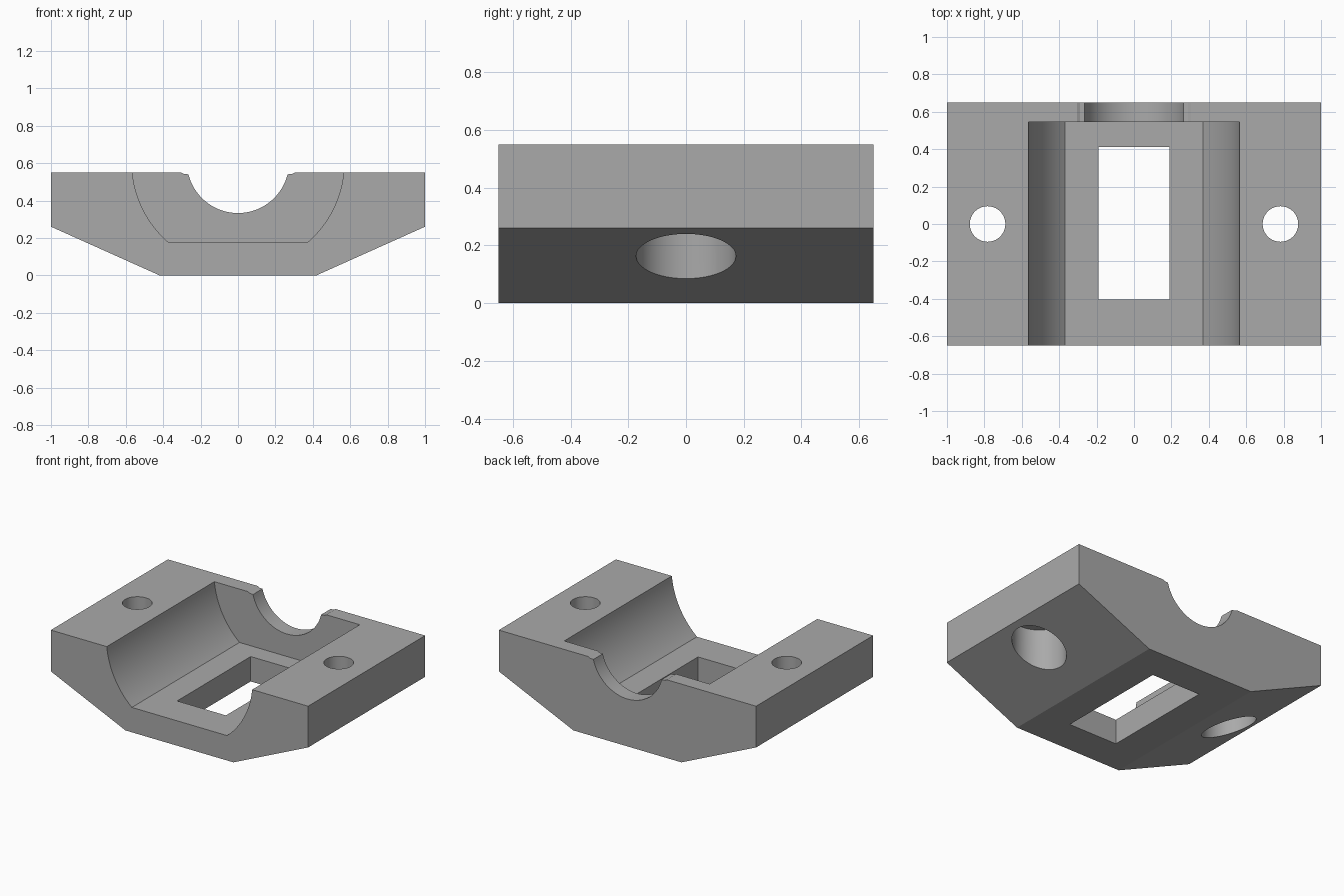
import bpy, bmesh, math
from mathutils import Vector

cube = bpy.data.objects.get("Cube")
if cube:
    bpy.data.objects.remove(cube, do_unlink=True)

TOP, HALF = 0.55, 0.65
AXIS_Z = 0.606          # shared axis of both round channels
HOLE_X = 0.783

grey = bpy.data.materials.new("light grey")
grey.use_nodes = True
colour = (0.4, 0.4, 0.4, 1)
grey.diffuse_color = colour
grey.node_tree.nodes["Principled BSDF"].inputs["Base Color"].default_value = colour


def prism(name, outline, start, direction):
    """Extrude a closed outline of 3D points along a direction."""
    bm = bmesh.new()
    verts = [bm.verts.new(Vector(p) + Vector(start)) for p in outline]
    face = bm.faces.new(verts)
    ext = bmesh.ops.extrude_face_region(bm, geom=[face])
    moved = [g for g in ext["geom"] if isinstance(g, bmesh.types.BMVert)]
    bmesh.ops.translate(bm, verts=moved, vec=direction)
    bmesh.ops.recalc_face_normals(bm, faces=bm.faces)
    mesh = bpy.data.meshes.new(name)
    bm.to_mesh(mesh)
    bm.free()
    mesh.materials.append(grey)
    obj = bpy.data.objects.new(name, mesh)
    bpy.context.collection.objects.link(obj)
    return obj


def along_y(name, right_half, y0, y1):
    """Prism along y from the right half of a symmetric x-z profile."""
    left_half = [(-x, z) for x, z in reversed(right_half) if x > 0]
    outline = [(x, 0, z) for x, z in right_half + left_half]
    return prism(name, outline, (0, y0, 0), (0, y1 - y0, 0))


def arc(radius, z_low, z_high, steps=24):
    """Right side of a circle about the channel axis, bottom to top."""
    a0 = math.asin(max(-1, (z_low - AXIS_Z) / radius))
    a1 = math.asin((z_high - AXIS_Z) / radius)
    pts = []
    for i in range(steps + 1):
        a = a0 + (a1 - a0) * i / steps
        x = radius * math.cos(a)
        pts.append((x if x > 1e-6 else 0, AXIS_Z + radius * math.sin(a)))
    return pts


def drill(name, x, radius, z0, z1, sides=64):
    ring = [(x + radius * math.cos(math.tau * i / sides),
             radius * math.sin(math.tau * i / sides), 0) for i in range(sides)]
    return prism(name, ring, (0, 0, z0), (0, 0, z1 - z0))


# Block with sloped undersides
block = along_y("clamp_block", [(0.42, 0), (1, 0.26), (1, TOP)], -HALF, HALF)

cutters = []
# Wide round-sided cavity, open at the front
cutters.append(along_y("cavity_cutter",
                       arc(0.568, 0.175, TOP) + [(0.568, 0.7)], -0.8, 0.545))
# Round notch with small lips through the back wall
cutters.append(along_y("notch_cutter",
                       arc(0.273, AXIS_Z - 0.273, 0.54)
                       + [(0.29, 0.542), (0.305, TOP), (0.305, 0.7)], 0.5, 0.8))
# Rectangular slot through the floor
cutters.append(prism("slot_cutter",
                     [(-0.19, -0.405, 0), (0.19, -0.405, 0),
                      (0.19, 0.412, 0), (-0.19, 0.412, 0)],
                     (0, 0, -0.1), (0, 0, 0.4)))
# Bolt holes with wide recesses from below
for side in (-1, 1):
    cutters.append(drill("bolt_hole_cutter", side * HOLE_X, 0.095, 0.3, 0.7))
    cutters.append(drill("bolt_recess_cutter", side * HOLE_X, 0.173, -0.1, 0.39))

bpy.ops.object.select_all(action='DESELECT')
block.select_set(True)
bpy.context.view_layer.objects.active = block
for cutter in cutters:
    cutter.hide_render = True
    mod = block.modifiers.new(cutter.name, 'BOOLEAN')
    mod.operation = 'DIFFERENCE'
    mod.solver = 'EXACT'
    mod.object = cutter
    bpy.ops.object.modifier_apply(modifier=mod.name)
    bpy.data.objects.remove(cutter, do_unlink=True)

bpy.ops.object.shade_smooth_by_angle(angle=math.radians(20))
